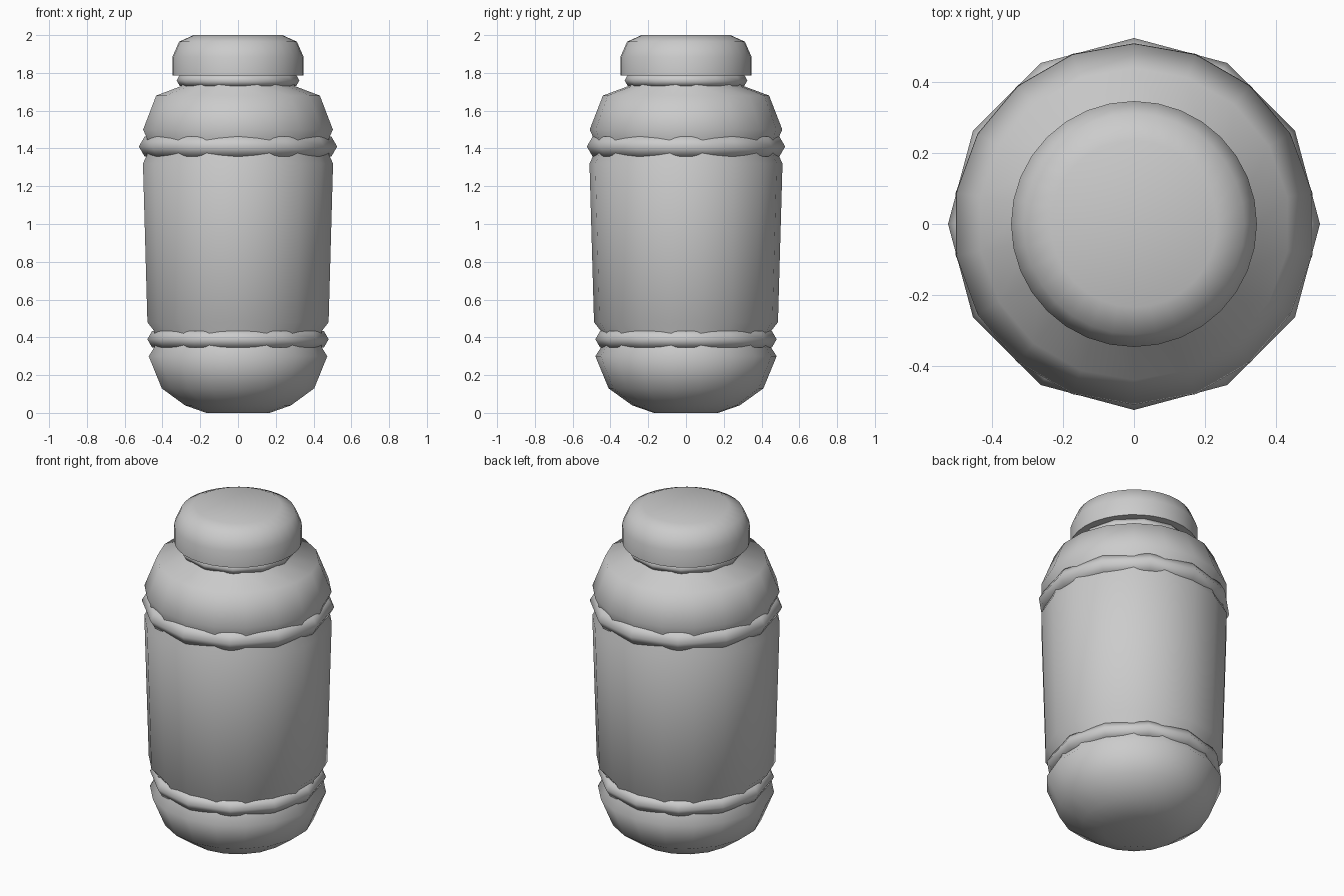
import bpy, bmesh, math

if "Cube" in bpy.data.objects:
    bpy.data.objects.remove(bpy.data.objects["Cube"])


def lathe(name, profile, sides, closed=False, angle=60):
    """Revolve (radius, z) points about z, first vertex on the +y axis."""
    bm = bmesh.new()
    rings = []
    for r, z in profile:
        rings.append([bm.verts.new((r * math.sin(2 * math.pi * i / sides),
                                    r * math.cos(2 * math.pi * i / sides), z))
                      for i in range(sides)])
    pairs = list(zip(rings, rings[1:]))
    if closed:
        pairs.append((rings[-1], rings[0]))
    for a, b in pairs:
        for i in range(sides):
            j = (i + 1) % sides
            bm.faces.new((a[i], a[j], b[j], b[i]))
    if not closed:
        bm.faces.new(rings[0])
        bm.faces.new(rings[-1])
    bmesh.ops.recalc_face_normals(bm, faces=bm.faces)
    me = bpy.data.meshes.new(name)
    bm.to_mesh(me)
    bm.free()
    ob = bpy.data.objects.new(name, me)
    bpy.context.collection.objects.link(ob)
    bpy.ops.object.select_all(action='DESELECT')
    ob.select_set(True)
    bpy.context.view_layer.objects.active = ob
    bpy.ops.object.shade_smooth_by_angle(angle=math.radians(angle))
    return ob


def band(name, z, major, minor, sides=12):
    """Raised ring with a hexagonal section."""
    section = [(major + minor * math.cos(k * math.pi / 3),
                z + minor * math.sin(k * math.pi / 3)) for k in range(6)]
    return lathe(name, section, sides, closed=True, angle=75)


# Bottle body with rounded base, two grooves, shoulder and neck
lathe("bottle_body", [
    (0.17, 0.0), (0.285, 0.04), (0.41, 0.13), (0.48, 0.30),
    (0.448, 0.35), (0.448, 0.43), (0.487, 0.48),
    (0.511, 1.32), (0.49, 1.365), (0.49, 1.455), (0.51, 1.50),
    (0.44, 1.68), (0.305, 1.73), (0.29, 1.80)], 18)

# Raised bands
band("lower_band", 0.39, 0.43, 0.05)
band("upper_band", 1.41, 0.465, 0.06)
band("neck_band", 1.76, 0.292, 0.033)

# Screw cap
lathe("cap", [(0.347, 1.787), (0.347, 1.885), (0.312, 1.965), (0.235, 2.0)], 32)
